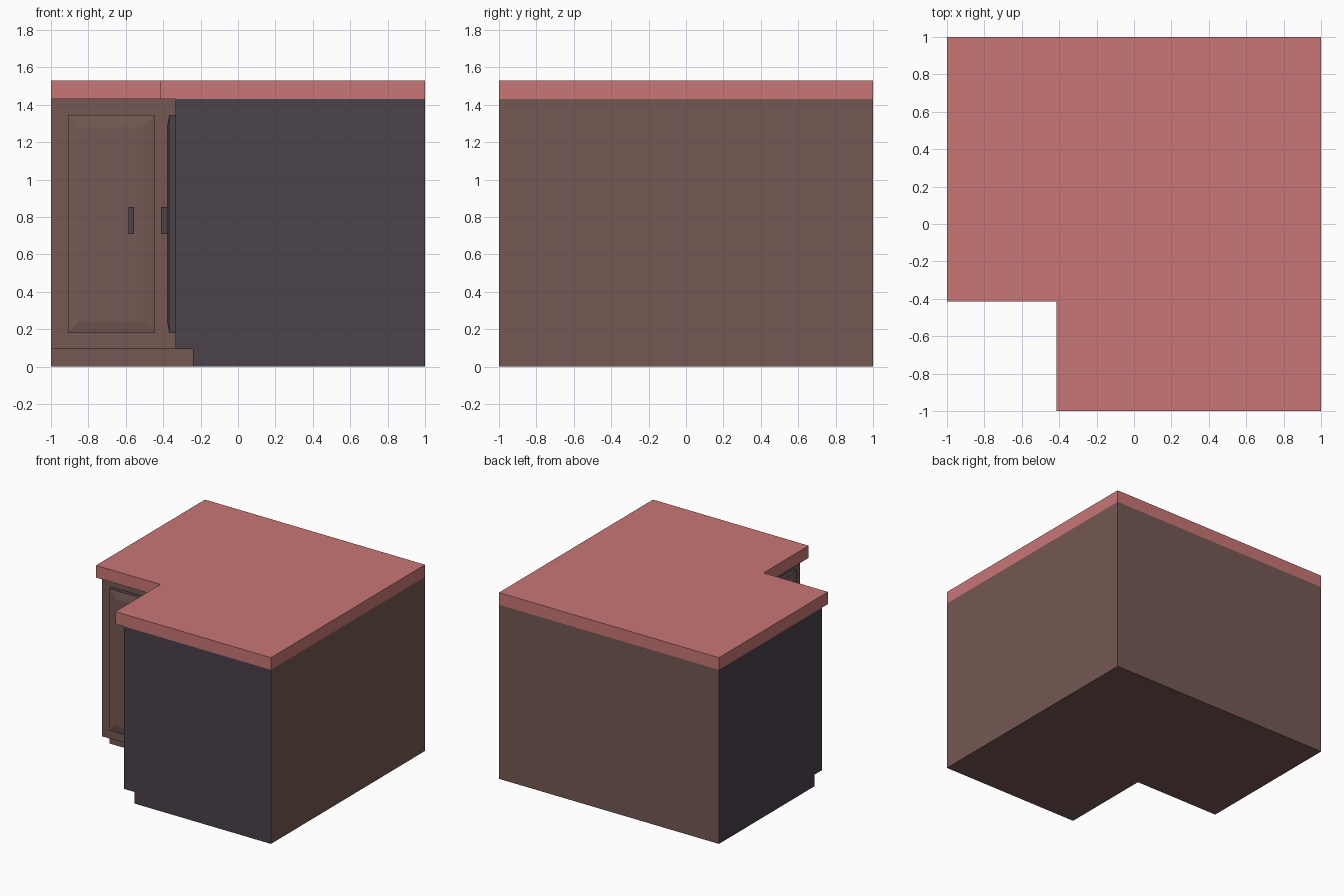
import bpy, bmesh

if "Cube" in bpy.data.objects:
    bpy.data.objects.remove(bpy.data.objects["Cube"])


def material(name, rgb):
    m = bpy.data.materials.new(name)
    m.diffuse_color = (*rgb, 1)
    m.use_nodes = True
    m.node_tree.nodes["Principled BSDF"].inputs["Base Color"].default_value = m.diffuse_color
    return m


PINK = material("pink worktop", (0.584, 0.181, 0.181))
BROWN = material("brown wood", (0.178, 0.098, 0.084))
DARK = material("dark panel", (0.072, 0.054, 0.070))


def finish(bm, name, mats, rule=None):
    bmesh.ops.recalc_face_normals(bm, faces=bm.faces)
    if rule:
        for f in bm.faces:
            f.material_index = rule(f)
    me = bpy.data.meshes.new(name)
    bm.to_mesh(me)
    bm.free()
    for m in mats:
        me.materials.append(m)
    ob = bpy.data.objects.new(name, me)
    bpy.context.collection.objects.link(ob)
    return ob


def l_block(name, inner, z0, z1, mats, rule=None):
    """L-shaped slab with its notch corner at (inner, inner)."""
    outline = [(-1, 1), (-1, inner), (inner, inner), (inner, -1), (1, -1), (1, 1)]
    bm = bmesh.new()
    base = bm.faces.new([bm.verts.new((x, y, z0)) for x, y in outline])
    top = bmesh.ops.extrude_face_region(bm, geom=[base])
    verts = [v for v in top["geom"] if isinstance(v, bmesh.types.BMVert)]
    bmesh.ops.translate(bm, verts=verts, vec=(0, 0, z1 - z0))
    return finish(bm, name, mats, rule)


def loft(name, rings, swap, mats, rule=None):
    """Stacked rectangles (x0, x1, z0, z1, y); swap mirrors across the diagonal."""
    bm = bmesh.new()
    loops = []
    for x0, x1, z0, z1, y in rings:
        pts = [(x0, y, z0), (x1, y, z0), (x1, y, z1), (x0, y, z1)]
        loops.append([bm.verts.new((p[1], p[0], p[2]) if swap else p) for p in pts])
    for a, b in zip(loops, loops[1:]):
        for i in range(4):
            j = (i + 1) % 4
            bm.faces.new((a[i], a[j], b[j], b[i]))
    bm.faces.new(loops[0])
    bm.faces.new(loops[-1])
    return finish(bm, name, mats, rule)


def end_panel(f):
    # outer ends of both arms are dark
    c = f.calc_center_median()
    return 1 if c.x < -0.999 or c.y < -0.999 else 0


# plinth, carcass and worktop
l_block("plinth", -0.24, 0, 0.095, [BROWN, DARK], end_panel)
l_block("carcass", -0.335, 0.095, 1.43, [BROWN, DARK], end_panel)
l_block("worktop", -0.415, 1.43, 1.53, [PINK])

# one raised-panel door and handle on each arm
for side, swap in (("left", False), ("right", True)):
    axis = 0 if swap else 1

    def door_rule(f, axis=axis):
        return 0 if abs(f.normal[axis]) > 0.5 else 1   # dark edges

    x0, x1, z0, z1, b = -0.91, -0.445, 0.18, 1.345, 0.063
    loft(side + "_door", [
        (x0, x1, z0, z1, -0.335),
        (x0, x1, z0, z1, -0.368),
        (x0 + b, x1 - b, z0 + b, z1 - b, -0.38)], swap, [BROWN, DARK], door_rule)
    loft(side + "_handle", [
        (-0.585, -0.555, 0.71, 0.855, -0.378),
        (-0.585, -0.555, 0.71, 0.855, -0.412)], swap, [DARK])
